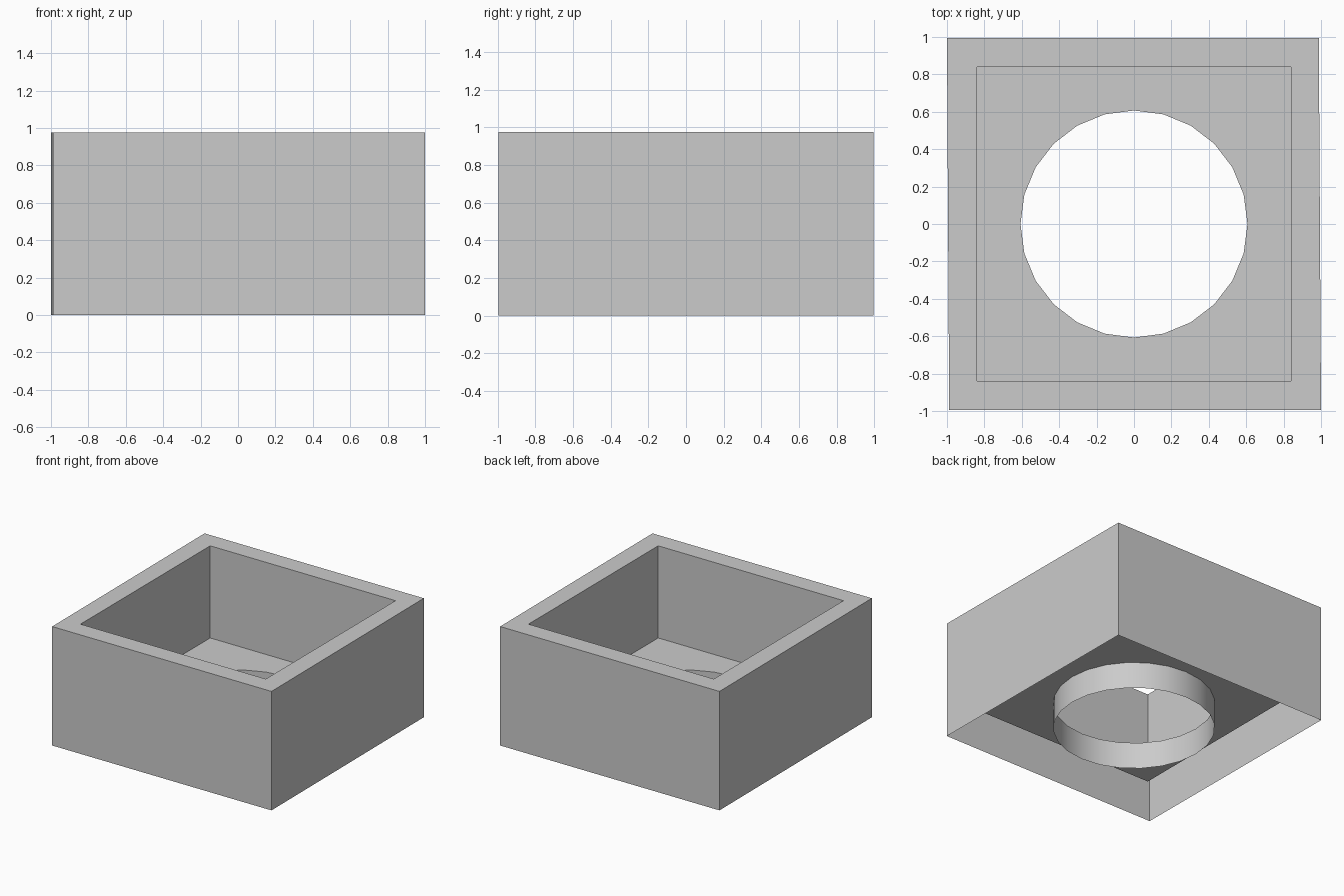
import bpy
import bmesh
from math import cos, sin, tau

cube = bpy.data.objects.get("Cube")
if cube:
    bpy.data.objects.remove(cube, do_unlink=True)

HEIGHT = 0.975
FLOOR = 0.22
INNER = 0.84
RADIUS = 0.607
SIDES = 24

# One plain grey for the whole model
grey = bpy.data.materials.new("plain_grey")
grey.use_nodes = True
colour = (0.6, 0.6, 0.6, 1)
grey.diffuse_color = colour
grey.node_tree.nodes["Principled BSDF"].inputs["Base Color"].default_value = colour

bm = bmesh.new()


def loop(outline, z):
    return [bm.verts.new((x, y, z)) for x, y in outline]


def bridge(a, b):
    """Join two matching loops with a band of quads."""
    n = len(a)
    return [bm.faces.new((a[i], a[(i + 1) % n], b[(i + 1) % n], b[i])) for i in range(n)]


def boundary(verts):
    return [bm.edges.get((v, verts[i - 1])) for i, v in enumerate(verts)]


# Slightly skewed outer outline, square recess and round hole, counter-clockwise
outer = [(-0.988, -0.995), (1, -0.995), (0.988, 0.995), (-1, 0.995)]
inner = [(-INNER, -INNER), (INNER, -INNER), (INNER, INNER), (-INNER, INNER)]
circle = [(RADIUS * cos(tau * i / SIDES), RADIUS * sin(tau * i / SIDES)) for i in range(SIDES)]

# Outer walls, top rim and recess walls; the underside stays open
outer_top = loop(outer, HEIGHT)
inner_top = loop(inner, HEIGHT)
inner_floor = loop(inner, FLOOR)
bridge(loop(outer, 0), outer_top)
bridge(outer_top, inner_top)
bridge(inner_top, inner_floor)

# Round sleeve from the floor hole down to the base
hole = loop(circle, FLOOR)
bridge(hole, loop(circle, 0))

# Recess floor around the hole
bmesh.ops.triangle_fill(bm, use_beauty=True, normal=(0, 0, 1),
                        edges=boundary(inner_floor) + boundary(hole))

mesh = bpy.data.meshes.new("open_box")
bm.to_mesh(mesh)
bm.free()
mesh.materials.append(grey)
box = bpy.data.objects.new("open_box", mesh)
bpy.context.collection.objects.link(box)

# Smooth sleeve, crisp box edges
bpy.ops.object.select_all(action="DESELECT")
box.select_set(True)
bpy.context.view_layer.objects.active = box
bpy.ops.object.shade_smooth_by_angle()
